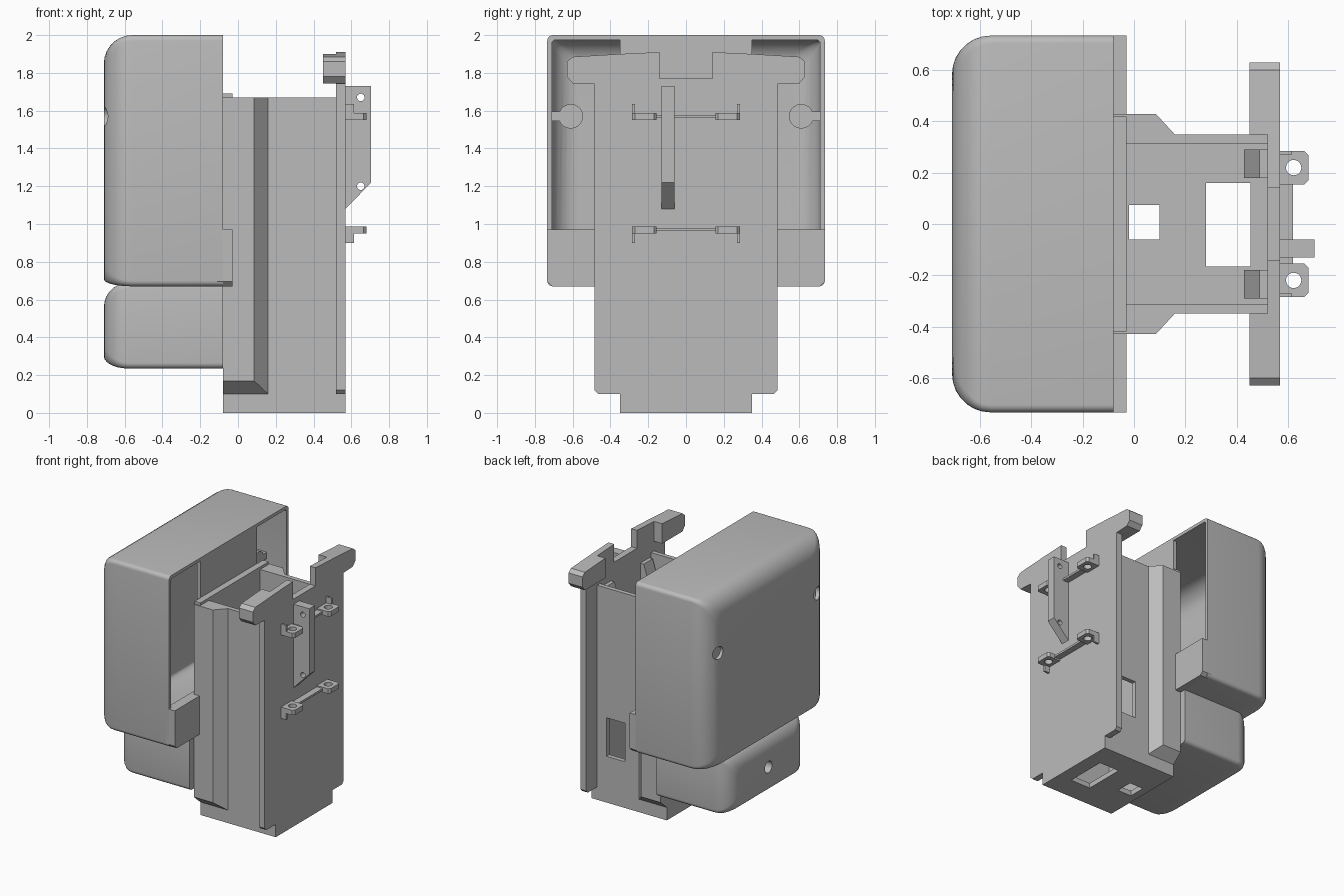
import bpy, bmesh, math
from mathutils import Vector

cube = bpy.data.objects.get("Cube")
if cube:
    bpy.data.objects.remove(cube, do_unlink=True)

grey = bpy.data.materials.new("plain_grey")
grey.use_nodes = True
grey.diffuse_color = (0.5, 0.5, 0.5, 1)
grey.node_tree.nodes["Principled BSDF"].inputs["Base Color"].default_value = (0.5, 0.5, 0.5, 1)


def finish(name, bm):
    bmesh.ops.recalc_face_normals(bm, faces=bm.faces)
    mesh = bpy.data.meshes.new(name)
    bm.to_mesh(mesh)
    bm.free()
    mesh.materials.append(grey)
    ob = bpy.data.objects.new(name, mesh)
    bpy.context.collection.objects.link(ob)
    return ob


def place(axis, p, d):
    u, v = p
    return {"x": (d, u, v), "y": (u, d, v), "z": (u, v, d)}[axis]


def prism(name, axis, pts, lo, hi):
    """Extrude a flat outline along an axis."""
    bm = bmesh.new()
    face = bm.faces.new([bm.verts.new(place(axis, p, lo)) for p in pts])
    new = bmesh.ops.extrude_face_region(bm, geom=[face])["geom"]
    step = Vector(place(axis, (0, 0), hi - lo))
    bmesh.ops.translate(bm, vec=step, verts=[g for g in new if isinstance(g, bmesh.types.BMVert)])
    return finish(name, bm)


def box(name, x, y, z):
    return prism(name, "z", [(x[0], y[0]), (x[1], y[0]), (x[1], y[1]), (x[0], y[1])], *z)


def rod(name, axis, centre, r, lo, hi, n=20):
    pts = [(centre[0] + r * math.cos(math.tau * i / n),
            centre[1] + r * math.sin(math.tau * i / n)) for i in range(n)]
    return prism(name, axis, pts, lo, hi)


def rounded_case(name, x0, x1, half, z0, z1, r, corner, low):
    """Box along x whose -x rim is rounded off; low scales the rounding at the base."""
    bm = bmesh.new()
    steps, rings = 7, []
    sections = [(x1, 0)]
    for i in range(steps + 1):
        a = math.pi / 2 * i / steps
        sections.append((x0 + r * (1 - math.sin(a)), r * (1 - math.cos(a))))
    for x, inset in sections:
        w, top, bot = half - inset, z1 - inset, z0 + inset * low
        c = corner + 0.5 * inset
        ring = []
        for k, (sy, zc) in enumerate([(1, top - c), (-1, top - c), (-1, bot + c), (1, bot + c)]):
            for j in range(6):
                a = math.pi / 2 * (k + j / 5)
                ring.append(bm.verts.new((x, sy * (w - c) + c * math.cos(a), zc + c * math.sin(a))))
        rings.append(ring)
    for a, b in zip(rings, rings[1:]):
        for i in range(len(a)):
            j = (i + 1) % len(a)
            bm.faces.new((a[i], a[j], b[j], b[i]))
    bm.faces.new(rings[0])
    bm.faces.new(rings[-1])
    return finish(name, bm)


def cut(ob, *cutters):
    for c in cutters:
        c.hide_render = True
        m = ob.modifiers.new("cut", "BOOLEAN")
        m.operation, m.solver, m.object = "DIFFERENCE", "EXACT", c
    bpy.context.view_layer.update()
    mesh = bpy.data.meshes.new_from_object(ob.evaluated_get(bpy.context.evaluated_depsgraph_get()))
    ob.modifiers.clear()
    ob.data = mesh
    for c in cutters:
        bpy.data.objects.remove(c, do_unlink=True)
    return ob


def smooth(ob):
    bpy.ops.object.select_all(action="DESELECT")
    ob.select_set(True)
    bpy.context.view_layer.objects.active = ob
    bpy.ops.object.shade_smooth_by_angle(angle=math.radians(35))


# Large hollow cover, open towards the body, with screw holes
cover = rounded_case("cover_shell", -0.71, -0.08, 0.735, 0.67, 2.0, 0.15, 0.03, 0.25)
cut(cover,
    rounded_case("cover_cavity", -0.685, 0.1, 0.71, 0.695, 1.975, 0.14, 0.02, 0.25),
    *[rod("screw_cut", "x", (s * 0.61, 1.57), 0.05, -0.9, -0.5) for s in (-1, 1)])
smooth(cover)
box("cover_inner_panel", (-0.11, -0.08), (-0.35, 0.35), (0.69, 1.985))
prism("cover_lower_flange", "x",
      [(-0.71, 0.67), (0.71, 0.67), (0.735, 0.695), (0.735, 0.97), (-0.735, 0.97), (-0.735, 0.695)],
      -0.11, -0.03)
for s, side in ((-1, "right"), (1, "left")):
    smooth(rod(f"screw_boss_{side}", "x", (s * 0.61, 1.57), 0.065, -0.62, -0.25))
    box(f"boss_web_{side}", (-0.55, -0.25), sorted((s * 0.65, s * 0.72)), (1.545, 1.595))

# Narrower case below the cover
lower = rounded_case("lower_case", -0.71, -0.08, 0.48, 0.235, 0.69, 0.13, 0.03, 0.5)
cut(lower, rod("lower_screw_cut", "x", (0, 0.45), 0.045, -0.9, -0.6))
smooth(lower)

# Open-topped body with floor openings and a side window
body = box("body_tub", (-0.08, 0.525), (-0.35, 0.35), (0, 1.67))
cut(body,
    box("tub_cut", (-0.03, 0.7), (-0.315, 0.315), (0.04, 2)),
    box("large_floor_cut", (0.28, 0.455), (-0.165, 0.16), (-0.1, 0.1)),
    box("small_floor_cut", (-0.02, 0.1), (-0.06, 0.075), (-0.1, 0.1)),
    box("window_cut", (0.28, 0.44), (0.2, 0.5), (0.36, 0.66)))
box("body_rear_lip", (-0.08, -0.03), (-0.42, 0.42), (1.66, 1.69))

# Flared side columns with chamfered feet
for s, side in ((-1, "right"), (1, "left")):
    bm = bmesh.new()
    for y, x1, z0 in ((0.34, 0.168, 0.092), (0.43, 0.085, 0.17)):
        for x in (-0.08, x1):
            for z in (z0, 1.67):
                bm.verts.new((x, s * y, z))
    bmesh.ops.convex_hull(bm, input=bm.verts)
    bmesh.ops.dissolve_limit(bm, angle_limit=0.01, verts=bm.verts, edges=bm.edges)
    finish(f"flared_column_{side}", bm)

# Mounting plate with notched top and stepped foot
half = [(0.14, 1.77), (0.14, 1.91), (0.35, 1.9), (0.60, 1.885), (0.63, 1.86), (0.63, 1.78),
        (0.60, 1.745), (0.485, 1.74), (0.485, 0.12), (0.465, 0.1), (0.35, 0.1), (0.35, 0)]
prism("mounting_plate", "x", half + [(-y, z) for y, z in reversed(half)], 0.52, 0.57)
for s, side in ((-1, "right"), (1, "left")):
    ear = [(0.35, 1.9)] + half[3:7] + [(0.35, 1.745)]
    prism(f"hook_ear_{side}", "x", [(s * y, z) for y, z in ear], 0.45, 0.53)
    prism(f"inner_ramp_{side}", "y", [(0.52, 1.3), (0.52, 1.64), (0.49, 1.64), (0.43, 1.45)],
          *sorted((s * 0.18, s * 0.29)))

# Upright blade with two holes
blade = prism("latch_blade", "y",
              [(0.56, 1.07), (0.705, 1.22), (0.705, 1.73), (0.56, 1.73)], -0.13, -0.06)
cut(blade, *[rod("blade_hole", "y", (0.65, z), 0.02, -0.2, 0.1) for z in (1.2, 1.67)])

# Two pairs of eyelet tabs joined by thin bars
for level, z, lip in (("upper", 1.55, 0.085), ("lower", 0.95, -0.05)):
    box(f"{level}_tab_bar", (0.56, 0.62), (-0.17, 0.17), (z + 0.012, z + 0.028))
    for s, side in ((-1, "right"), (1, "left")):
        tab = [(0.56, 0.155), (0.665, 0.155), (0.68, 0.17), (0.68, 0.27), (0.665, 0.285), (0.56, 0.285)]
        tab = prism(f"{level}_tab_{side}", "z", [(x, s * y) for x, y in tab], z, z + 0.038)
        cut(tab, rod("eyelet_cut", "z", (0.623, s * 0.22), 0.03, z - 0.1, z + 0.1))
        box(f"{level}_tab_lip_{side}", (0.56, 0.615), sorted((s * 0.27, s * 0.285)),
            sorted((z + 0.01, z + lip)))
